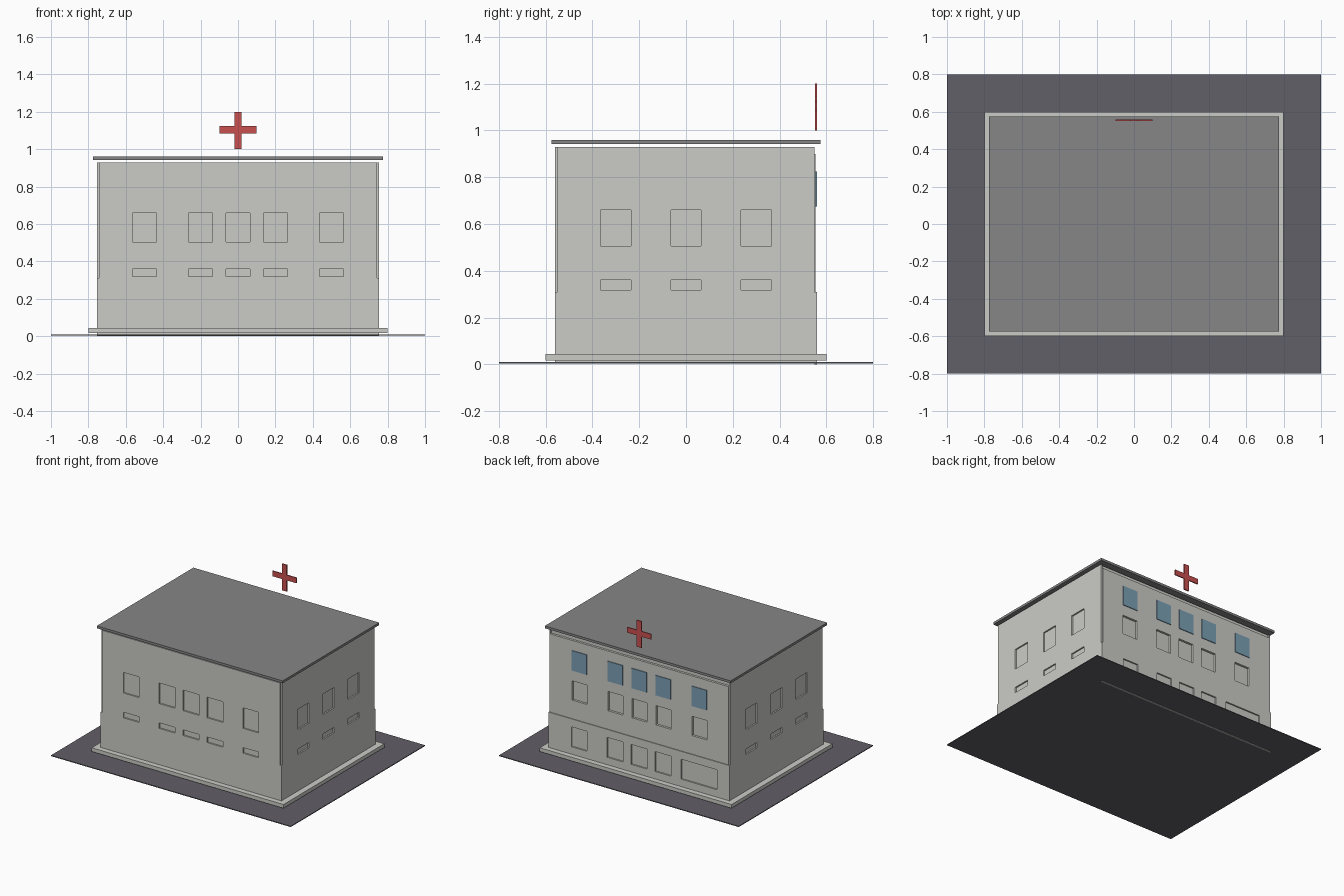
import bpy
import bmesh
from mathutils import Vector

if "Cube" in bpy.data.objects:
    bpy.data.objects.remove(bpy.data.objects["Cube"], do_unlink=True)


def material(name, rgb):
    mat = bpy.data.materials.new(name)
    mat.use_nodes = True
    mat.diffuse_color = (*rgb, 1)
    mat.node_tree.nodes["Principled BSDF"].inputs["Base Color"].default_value = (*rgb, 1)
    return mat


WALL = material("pale_stone", (0.6, 0.6, 0.57))
ROOF = material("roof_grey", (0.24, 0.24, 0.245))
PAVING = material("dark_paving", (0.12, 0.115, 0.135))
RED = material("sign_red", (0.58, 0.08, 0.08))
GLASS = material("window_blue", (0.2, 0.35, 0.46))


def boxes(name, spans, mat):
    """One object made of boxes, each given as ((x0, x1), (y0, y1), (z0, z1))."""
    bm = bmesh.new()
    for span in spans:
        low, high = (Vector([s[i] for s in span]) for i in (0, 1))
        verts = bmesh.ops.create_cube(bm, size=1)["verts"]
        bmesh.ops.scale(bm, vec=high - low, verts=verts)
        bmesh.ops.translate(bm, vec=(low + high) / 2, verts=verts)
    mesh = bpy.data.meshes.new(name)
    bm.to_mesh(mesh)
    bm.free()
    mesh.materials.append(mat)
    obj = bpy.data.objects.new(name, mesh)
    bpy.context.collection.objects.link(obj)
    return obj


def around(centre, width):
    return (centre - width / 2, centre + width / 2)


def cut(target, spans):
    cutter = boxes(target.name + "_cutter", spans, WALL)
    cutter.hide_render = True
    cutter.hide_viewport = True
    cutter.display_type = "WIRE"
    mod = target.modifiers.new("openings", "BOOLEAN")
    mod.operation = "DIFFERENCE"
    mod.solver = "EXACT"
    mod.object = cutter


HX, HY = 0.755, 0.56      # half size of the building
STEP = 0.011              # depth of the facing panels
FLOOR, TOP = 0.31, 0.93   # upper storey heights
BAYS = (-0.5, -0.2, 0, 0.2, 0.5)
SIDE_BAYS = (-0.3, 0, 0.3)
UPPER_ROWS = ((0.505, 0.66), (0.318, 0.36))

# Ground, plinth and roof slab
boxes("paving", [((-1, 1), (-0.8, 0.8), (0.004, 0.01))], PAVING)
boxes("plinth", [((-0.8, 0.8), (-0.6, 0.6), (0.016, 0.044))], WALL)
boxes("roof_slab", [((-0.775, 0.775), (-0.575, 0.575), (0.942, 0.96))], ROOF)

# Solid core: full-size ground storey, slightly narrower upper storey
boxes("ground_storey", [((-HX, HX), (-HY, HY - STEP), (0.01, FLOOR))], WALL)
boxes("upper_storey", [((STEP - HX, HX - STEP), (STEP - HY, HY - 2 * STEP),
                        (FLOOR, TOP))], WALL)

# Front facing with window and sill recesses
front = boxes("front_wall", [((STEP - HX, HX - STEP), (-HY, STEP - HY), (FLOOR, TOP))], WALL)
cut(front, [(around(x, 0.13), around(-HY, 0.1), row) for x in BAYS for row in UPPER_ROWS])

# Side facings
for name, side in (("left_wall", 1), ("right_wall", -1)):
    wall = boxes(name, [(tuple(sorted((side * HX, side * (HX - STEP)))),
                         (STEP - HY, HY - STEP), (FLOOR, TOP))], WALL)
    cut(wall, [(around(side * HX, 0.1), around(y, 0.13), row)
               for y in SIDE_BAYS for row in UPPER_ROWS])

# Back facings: upper windows, and a ground storey panel with a wide doorway
back = boxes("back_wall", [((STEP - HX, HX - STEP), (HY - 2 * STEP, HY - STEP / 2),
                            (FLOOR, 0.9))], WALL)
cut(back, [(around(x, 0.125), around(HY, 0.1), (0.45, 0.595)) for x in BAYS])
lower = boxes("back_ground_wall", [((-HX, HX), (HY - STEP, HY), (0, FLOOR))], WALL)
cut(lower, [(around(x, 0.3 if x == -0.5 else 0.13), around(HY, 0.1), (0.1, 0.25))
            for x in BAYS])
boxes("back_windows", [(around(x, 0.125), (HY - STEP, HY), (0.675, 0.825))
                       for x in BAYS], GLASS)

# Rooftop cross sign: upright and two arms
CROSS_Y = around(0.556, 0.008)
boxes("cross_sign", [(around(0, 0.04), CROSS_Y, (1.0, 1.2)),
                     ((-0.1, -0.02), CROSS_Y, around(1.105, 0.04)),
                     ((0.02, 0.1), CROSS_Y, around(1.105, 0.04))], RED)
